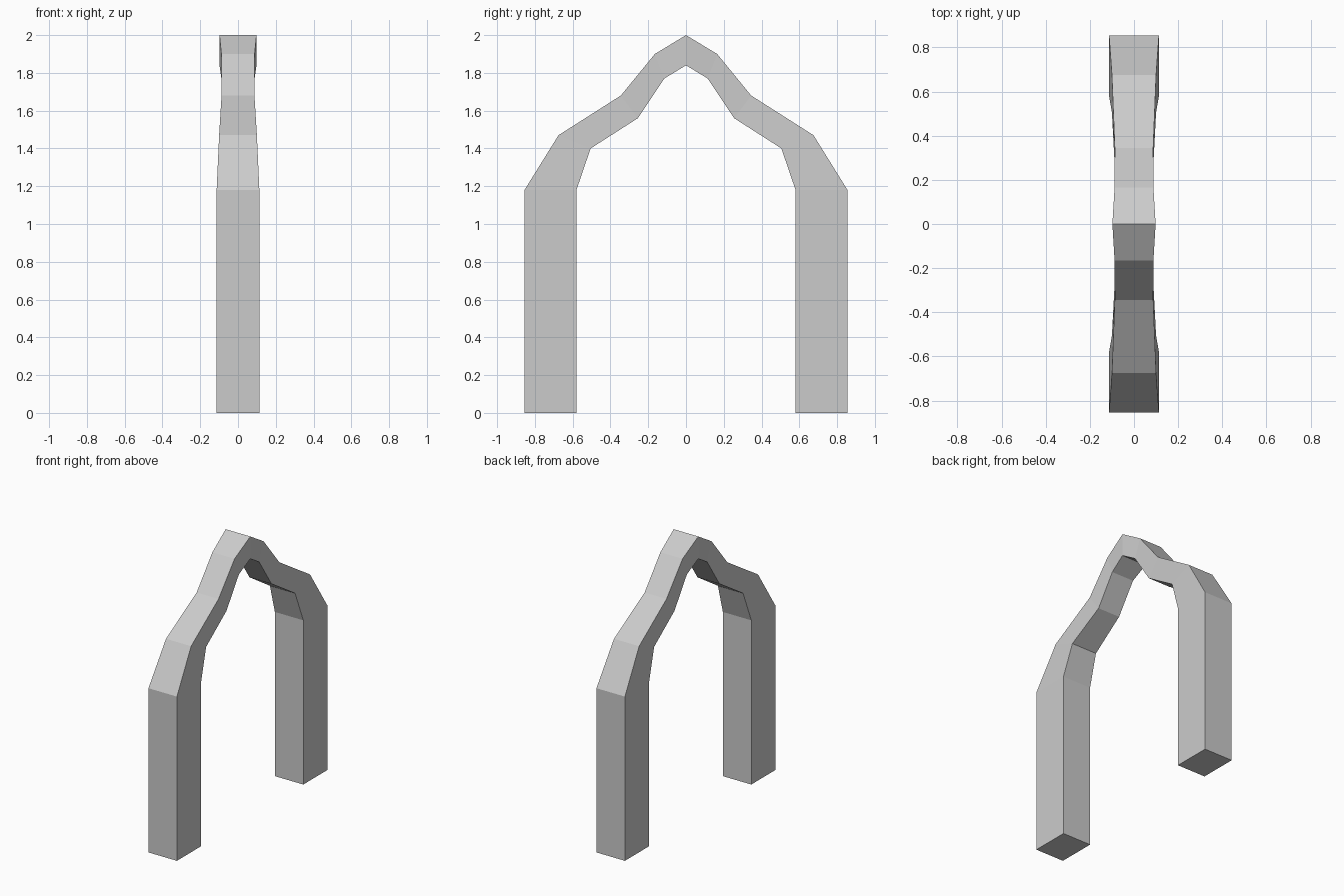
import bpy, bmesh

if "Cube" in bpy.data.objects:
    bpy.data.objects.remove(bpy.data.objects["Cube"])

# Half arch stations: outer (y, z), inner (y, z), half width in x
stations = [
    ((0.855, 0.00), (0.58, 0.00), 0.113),
    ((0.855, 1.18), (0.58, 1.18), 0.113),
    ((0.675, 1.47), (0.505, 1.40), 0.100),
    ((0.345, 1.68), (0.255, 1.56), 0.087),
    ((0.165, 1.90), (0.115, 1.77), 0.088),
    ((0.00, 2.00), (0.00, 1.84), 0.098),
]

# Loft four-sided rings from the foot up to the apex
bm = bmesh.new()
rings = []
for (oy, oz), (iy, iz), w in stations:
    corners = [(-w, oy, oz), (w, oy, oz), (w, iy, iz), (-w, iy, iz)]
    rings.append([bm.verts.new(c) for c in corners])
for a, b in zip(rings, rings[1:]):
    for i in range(4):
        j = (i + 1) % 4
        bm.faces.new((a[i], a[j], b[j], b[i]))

# Foot cap; the apex stays open where the halves join
bm.faces.new(rings[0])
bmesh.ops.recalc_face_normals(bm, faces=bm.faces)

mesh = bpy.data.meshes.new("arch")
bm.to_mesh(mesh)
bm.free()
arch = bpy.data.objects.new("arch", mesh)
bpy.context.collection.objects.link(arch)

# Mirror to the other leg
mirror = arch.modifiers.new("mirror", 'MIRROR')
mirror.use_axis = (False, True, False)
mirror.use_clip = True
